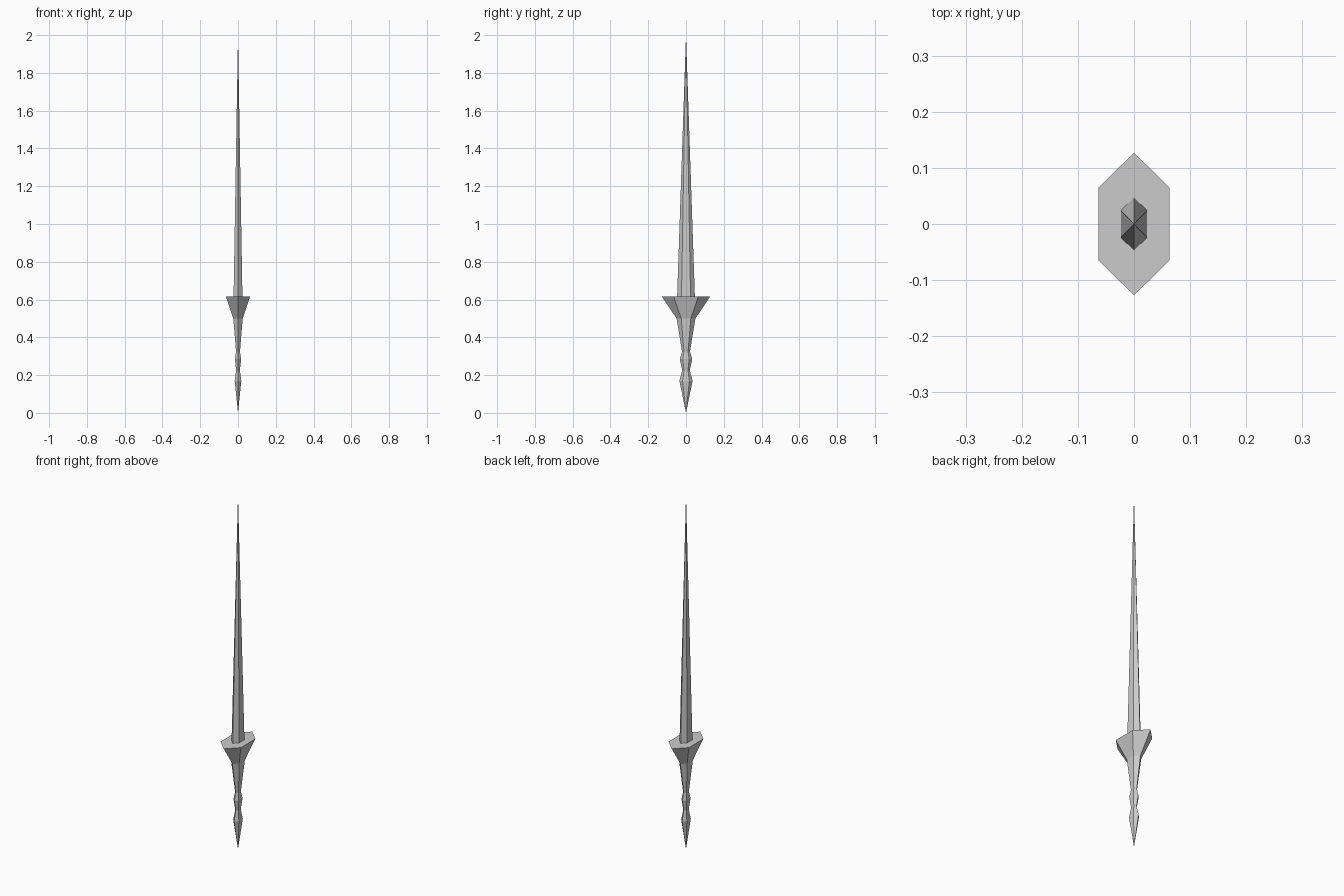
import bpy, bmesh

if "Cube" in bpy.data.objects:
    bpy.data.objects.remove(bpy.data.objects["Cube"])

# Stretched hexagon cross-section: pointed along y, flat sides on x
HEX = [(0, 1), (-0.5, 0.51), (-0.5, -0.51), (0, -1), (0.5, -0.51), (0.5, 0.51)]


def loft(name, profile):
    """Skin hexagon rings along z; a radius of 0 makes a point."""
    bm = bmesh.new()
    rings = []
    for z, r in profile:
        pts = HEX if r > 0 else [(0, 0)]
        rings.append([bm.verts.new((x * r, y * r, z)) for x, y in pts])
    for a, b in zip(rings, rings[1:]):
        for i in range(6):
            j = (i + 1) % 6
            if len(a) == 1:
                bm.faces.new((a[0], b[j], b[i]))
            elif len(b) == 1:
                bm.faces.new((a[i], a[j], b[0]))
            else:
                bm.faces.new((a[i], a[j], b[j], b[i]))
    for ring in (rings[0], rings[-1]):
        if len(ring) > 1:
            bm.faces.new(ring)
    bmesh.ops.recalc_face_normals(bm, faces=bm.faces)
    mesh = bpy.data.meshes.new(name)
    bm.to_mesh(mesh)
    bm.free()
    obj = bpy.data.objects.new(name, mesh)
    bpy.context.collection.objects.link(obj)
    return obj


# Pointed grip with two swellings, flaring into the guard
loft("grip_and_guard", [(0, 0), (0.17, 0.035), (0.225, 0.02), (0.285, 0.033),
                        (0.325, 0.021), (0.5, 0.05), (0.615, 0.127)])

# Long tapering blade
loft("blade", [(0.615, 0.047), (2.0, 0)])
